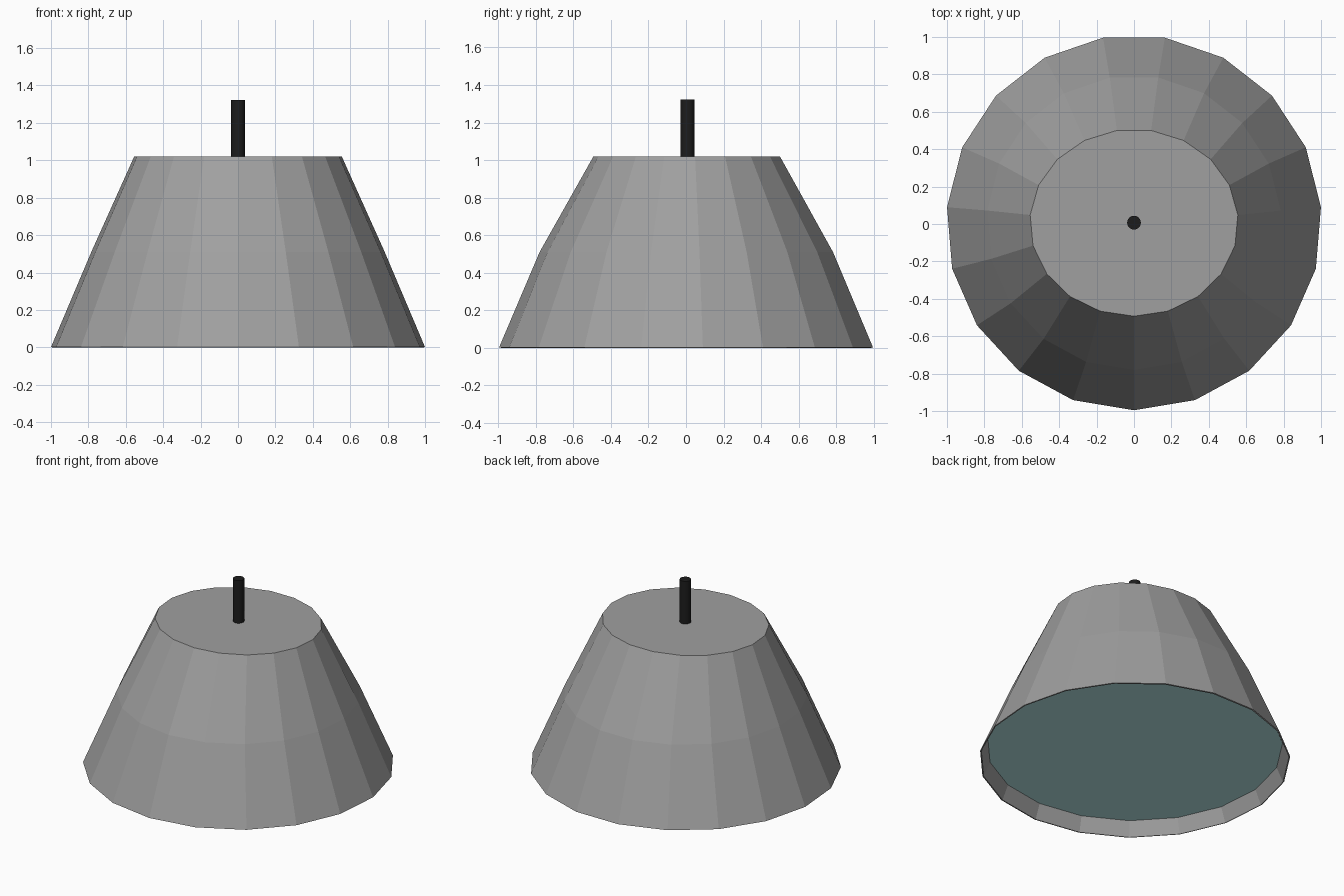
import bpy, bmesh, math

if "Cube" in bpy.data.objects:
    bpy.data.objects.remove(bpy.data.objects["Cube"])

SIDES = 19
CY = 0.007  # odd-sided ring is shifted so its bounds are centred


def material(name, rgb):
    m = bpy.data.materials.new(name)
    m.diffuse_color = (*rgb, 1)
    m.use_nodes = True
    m.node_tree.nodes["Principled BSDF"].inputs["Base Color"].default_value = m.diffuse_color
    return m


def lofted(name, rings, sides, cap_bottom=False, cap_top=True, mat=None):
    """Join rings of (x radius, y radius, z); one vertex points to the front."""
    bm = bmesh.new()
    loops = []
    for rx, ry, z in rings:
        angles = [-math.pi / 2 + 2 * math.pi * i / sides for i in range(sides)]
        loops.append([bm.verts.new((rx * math.cos(a), CY + ry * math.sin(a), z)) for a in angles])
    for low, high in zip(loops, loops[1:]):
        for i in range(sides):
            j = (i + 1) % sides
            bm.faces.new((low[i], low[j], high[j], high[i]))
    if cap_bottom:
        bm.faces.new(loops[0][::-1])
    if cap_top:
        bm.faces.new(loops[-1])
    mesh = bpy.data.meshes.new(name)
    bm.to_mesh(mesh)
    bm.free()
    if mat:
        mesh.materials.append(mat)
    obj = bpy.data.objects.new(name, mesh)
    bpy.context.collection.objects.link(obj)
    return obj


# Tapered shade with a thin folded rim, circular at the rim and oval at the top
lofted("shade", [(0.953, 0.953, 0.1), (0.996, 0.993, 0), (1.003, 1.003, 0.002),
                 (0.787, 0.787, 0.51), (0.557, 0.5, 1.02)], SIDES,
       mat=material("shade_grey", (0.35, 0.35, 0.35)))

# Recessed diffuser pane inside the rim
lofted("diffuser", [(0.953, 0.953, 0.1)], SIDES, cap_bottom=True, cap_top=False,
       mat=material("diffuser_teal", (0.5, 0.84, 0.84)))

# Hanging rod
rod = lofted("rod", [(0.037, 0.037, 1.0), (0.037, 0.037, 1.323)], 16, cap_bottom=True,
             mat=material("rod_black", (0.012, 0.012, 0.012)))
bpy.context.view_layer.objects.active = rod
rod.select_set(True)
bpy.ops.object.shade_smooth_by_angle(angle=math.radians(30))
